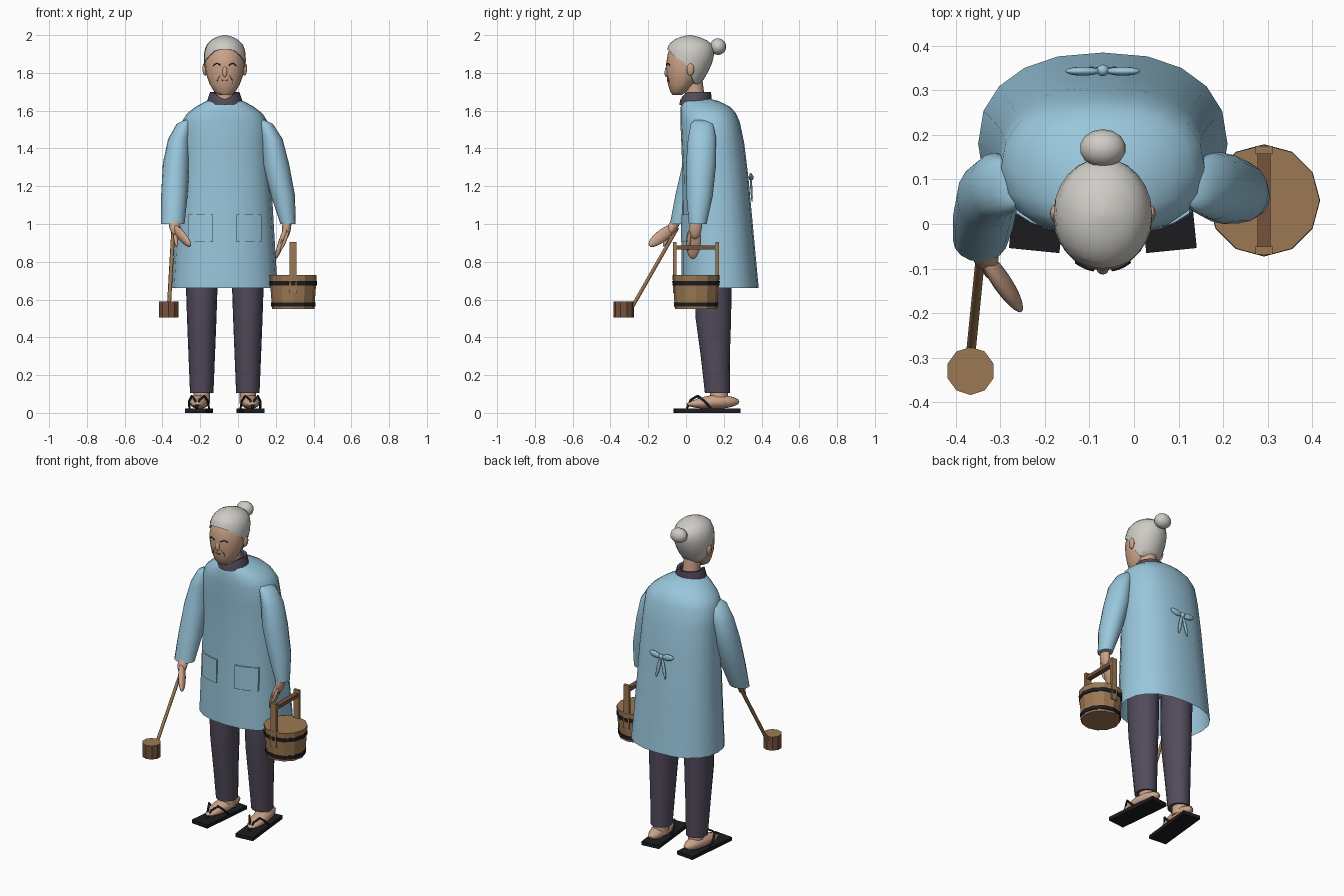
import bpy, bmesh, math
from mathutils import Vector, Matrix

if "Cube" in bpy.data.objects:
    bpy.data.objects.remove(bpy.data.objects["Cube"])

CX = -0.07  # mirror line of the body


def material(name, r, g, b):
    m = bpy.data.materials.new(name)
    m.diffuse_color = (r, g, b, 1)
    m.use_nodes = True
    m.node_tree.nodes["Principled BSDF"].inputs["Base Color"].default_value = m.diffuse_color
    return m


BLUE = material("blue cloth", 0.32, 0.57, 0.72)
HAIR = material("grey hair", 0.62, 0.60, 0.56)
SKIN = material("skin", 0.60, 0.37, 0.25)
PURPLE = material("dark purple cloth", 0.085, 0.07, 0.105)
BLACK = material("black", 0.012, 0.012, 0.014)
WOOD = material("light wood", 0.33, 0.19, 0.085)
DARK = material("dark wood", 0.18, 0.085, 0.045)


def finish(name, bm, mat, smooth=True, angle=50):
    bmesh.ops.recalc_face_normals(bm, faces=bm.faces)
    me = bpy.data.meshes.new(name)
    bm.to_mesh(me)
    bm.free()
    ob = bpy.data.objects.new(name, me)
    bpy.context.collection.objects.link(ob)
    me.materials.append(mat)
    if smooth:
        bpy.ops.object.select_all(action='DESELECT')
        ob.select_set(True)
        bpy.context.view_layer.objects.active = ob
        bpy.ops.object.shade_smooth_by_angle(angle=math.radians(angle))
    return ob


def skin_rows(name, rows, mat, caps=(True, True), angle=50):
    """Bridge rows of points into a closed tube."""
    bm = bmesh.new()
    vs = [[bm.verts.new(p) for p in r] for r in rows]
    n = len(rows[0])
    for a, b in zip(vs, vs[1:]):
        for i in range(n):
            bm.faces.new((a[i], a[(i + 1) % n], b[(i + 1) % n], b[i]))
    if caps[0]:
        bm.faces.new(vs[0])
    if caps[1]:
        bm.faces.new(vs[-1])
    return finish(name, bm, mat, True, angle)


def oval(cx, cy, z, rx, ry, n=16, e=2.0):
    pts = []
    for i in range(n):
        a = 2 * math.pi * i / n
        s, c = math.sin(a), -math.cos(a)  # starts at the front
        pts.append((cx + rx * math.copysign(abs(s) ** (2 / e), s),
                    cy + ry * math.copysign(abs(c) ** (2 / e), c), z))
    return pts


def loft(name, rings, mat, n=16, e=2.0, **kw):
    return skin_rows(name, [oval(*r, n, e) for r in rings], mat, **kw)


def profile_rings(prof):
    return [(CX, (a + b) / 2, z, hx, (b - a) / 2) for z, hx, a, b in prof]


def extent(prof, z):
    """Interpolate half width, front y and back y at a height."""
    z = min(max(z, prof[0][0]), prof[-1][0])
    for p, q in zip(prof, prof[1:]):
        if z <= q[0]:
            t = (z - p[0]) / (q[0] - p[0])
            return [p[k] + (q[k] - p[k]) * t for k in (1, 2, 3)]


def front_y(prof, x, z, e):
    hx, a, b = extent(prof, z)
    u = min(abs(x - CX) / hx, 1)
    return (a + b) / 2 - (b - a) / 2 * (1 - u ** e) ** (1 / e)


def blob(name, p, q, w, t, side, mat):
    """Ellipsoid from p to q, half width w along side, half thickness t."""
    p, q = Vector(p), Vector(q)
    az = (q - p).normalized()
    ax = Vector(side)
    ax = (ax - az * ax.dot(az)).normalized()
    ay = az.cross(ax)
    m = Matrix((ax * w, ay * t, (q - p) / 2)).transposed().to_4x4()
    m.translation = (p + q) / 2
    bm = bmesh.new()
    bmesh.ops.create_uvsphere(bm, u_segments=14, v_segments=10, radius=1, matrix=m)
    return finish(name, bm, mat)


def box(name, c, size, mat, rot=0):
    bm = bmesh.new()
    m = Matrix.Translation(c) @ Matrix.Rotation(rot, 4, 'Z') @ Matrix.Diagonal((*size, 1))
    bmesh.ops.create_cube(bm, size=1, matrix=m)
    return finish(name, bm, mat, False)


def drum(name, c, z0, z1, r0, r1, n, mat):
    bm = bmesh.new()
    bmesh.ops.create_cone(bm, cap_ends=True, segments=n, radius1=r0, radius2=r1, depth=z1 - z0,
                          matrix=Matrix.Translation((c[0], c[1], (z0 + z1) / 2)))
    return finish(name, bm, mat, False)


def tube(name, pts, r, mat):
    cu = bpy.data.curves.new(name, 'CURVE')
    cu.dimensions = '3D'
    cu.bevel_depth, cu.bevel_resolution, cu.use_fill_caps = r, 1, True
    sp = cu.splines.new('POLY')
    sp.points.add(len(pts) - 1)
    for s, p in zip(sp.points, pts):
        s.co = (*p, 1)
    cu.materials.append(mat)
    ob = bpy.data.objects.new(name, cu)
    bpy.context.collection.objects.link(ob)
    bpy.ops.object.select_all(action='DESELECT')
    ob.select_set(True)
    bpy.context.view_layer.objects.active = ob
    bpy.ops.object.convert(target='MESH')
    return ob


# Smock: height, half width, front y, back y
SMOCK = [(.66, .28, -.025, .385), (.95, .262, -.022, .358), (1.25, .245, -.018, .33),
         (1.43, .235, -.025, .308), (1.54, .228, -.03, .285), (1.585, .2, -.03, .265),
         (1.62, .155, -.028, .235), (1.65, .1, -.022, .175), (1.665, .06, 0, .12)]
loft("smock", profile_rings(SMOCK), BLUE, n=20, e=2.3, caps=(False, True))

# Pockets that follow the smock front
for s in (-1, 1):
    rows = []
    for z in (.905, .98, 1.05):
        xs = [CX + s * (.062 + .133 * k / 4) for k in range(5)]
        rows.append([(x, front_y(SMOCK, x, z, 2.3) - .007, z) for x in xs] +
                    [(x, front_y(SMOCK, x, z, 2.3) + .012, z) for x in reversed(xs)])
    skin_rows("pocket", rows, BLUE, angle=35)

# Bow on the back
blob("bow_knot", (CX, .345, 1.23), (CX, .345, 1.262), .014, .013, (1, 0, 0), BLUE)
for s in (-1, 1):
    blob("bow_loop", (CX + s * .006, .343, 1.244), (CX + s * .084, .343, 1.258), .019, .01, (0, 0, 1), BLUE)
    blob("bow_tail", (CX + s * .004, .343, 1.245), (CX + s * .032, .35, 1.115), .011, .006, (1, 0, 0), BLUE)

# Sleeves
loft("left_sleeve", [(.125, .085, 1.55, .02, .04), (.145, .085, 1.53, .04, .06),
                     (.178, .085, 1.45, .058, .075), (.2, .08, 1.32, .07, .08),
                     (.238, .072, 1.15, .064, .07), (.265, .062, 1.0, .04, .047)], BLUE)
loft("right_sleeve", [(-.265, .085, 1.55, .02, .04), (-.285, .085, 1.53, .04, .06),
                      (-.312, .085, 1.45, .058, .075), (-.328, .062, 1.32, .07, .08),
                      (-.337, .015, 1.15, .07, .072), (-.345, -.035, 1.0, .062, .05)], BLUE)

# Hands
blob("left_wrist", (.265, .055, 1.05), (.25, .045, .92), .035, .024, (0, 1, 0), SKIN)
blob("left_hand", (.262, .045, 1.0), (.2, .035, .815), .04, .016, (0, 1, 0), SKIN)
blob("left_thumb", (.265, .02, .96), (.225, .01, .86), .011, .011, (0, 1, 0), SKIN)
blob("right_wrist", (-.345, -.035, 1.04), (-.325, -.1, .94), .03, .026, (1, 0, 0), SKIN)
blob("right_hand", (-.345, -.06, .99), (-.252, -.195, .885), .033, .02, (0, -.5, .7), SKIN)
blob("right_thumb", (-.335, -.08, .97), (-.325, -.12, .88), .011, .011, (1, 0, 0), SKIN)

# Collar with a notch at the front
rows = [oval(CX, .05, 1.63, .095, .085), oval(CX, .052, 1.655, .092, .083),
        oval(CX, .053, 1.70, .077, .08), oval(CX, .053, 1.695, .062, .062),
        oval(CX, .053, 1.65, .055, .055)]
for k in (2, 3):
    rows[k] = [(x, y, z - .04 * max(0, math.cos(2 * math.pi * i / 16)) ** 5)
               for i, (x, y, z) in enumerate(rows[k])]
skin_rows("collar", rows, PURPLE, angle=40)

# Neck and head
loft("neck", [(CX, .05, 1.62, .055, .055), (CX, .045, 1.70, .05, .05), (CX, .03, 1.82, .05, .05)], SKIN)
HEAD = [(1.682, .028, -.07, -.025), (1.7, .056, -.083, .005), (1.74, .08, -.096, .05),
        (1.79, .098, -.103, .085), (1.85, .106, -.105, .115), (1.91, .1, -.095, .13), (1.95, .075, -.07, .1)]
loft("head", profile_rings(HEAD), SKIN, n=20)

# Hair shell, its lower edge follows the hairline around the head
CAP = [(1.73, .068, -.05, .07), (1.79, .1, -.09, .11), (1.85, .112, -.107, .138), (1.915, .11, -.104, .153),
       (1.955, .093, -.088, .135), (1.98, .065, -.055, .1), (1.993, .035, -.02, .06), (2.0, .006, .015, .03)]
LINE = [(-1, 1.735), (-.5, 1.745), (-.1, 1.79), (.15, 1.855), (.6, 1.88), (.85, 1.915), (1, 1.925)]


def hairline(c):
    for (a, za), (b, zb) in zip(LINE, LINE[1:]):
        if c <= b + 1e-6:
            return za + (zb - za) * (c - a) / (b - a)


rows = []
for t, k in ((0, .9), (0, 1), (.15, 1), (.3, 1), (.45, 1), (.6, 1), (.72, 1), (.82, 1), (.9, 1), (.96, 1), (1, 1)):
    row = []
    for i in range(24):
        a = 2 * math.pi * i / 24
        h = hairline(math.cos(a))
        z = h + (2 - h) * t
        hx, y0, y1 = extent(CAP, z)
        row.append((CX + k * hx * math.sin(a), (y0 + y1) / 2 - k * (y1 - y0) / 2 * math.cos(a), z))
    rows.append(row)
skin_rows("hair", rows, HAIR, caps=(False, True), angle=60)
blob("hair_bun", (CX, .17, 1.895), (CX, .17, 1.983), .052, .043, (1, 0, 0), HAIR)

# Face details
def face(x, z, d=.001):
    return (CX + x, front_y(HEAD, CX + x, z, 2) - d, z)


for s in (-1, 1):
    blob("ear", (CX + s * .104, .022, 1.785), (CX + s * .11, .025, 1.85), .02, .011, (0, 1, 0), SKIN)
    tube("eye", [face(s * (.041 + .02 * u), 1.85 - .011 * u * u) for u in (-1, -.5, 0, .5, 1)], .003, BLACK)
    tube("cheek_line", [face(s * .025, 1.785, 0), face(s * .038, 1.765, 0), face(s * .04, 1.745, 0)], .0015, DARK)
blob("nose", (CX, -.1, 1.835), (CX, -.106, 1.778), .013, .01, (1, 0, 0), SKIN)
tube("mouth", [face(.018 * u, 1.758 + .005 * u * u, 0) for u in (-1, -.5, 0, .5, 1)], .002, DARK)

# Legs, feet and sandals
for s in (-1, 1):
    x = CX + s * .122
    loft("trouser_leg", [(x, .166, .105, .062, .066), (x, .155, .3, .07, .077),
                         (x, .145, .5, .078, .094), (x, .143, .68, .084, .098), (x, .15, .95, .085, .1)], PURPLE)
    loft("ankle", [(x, .175, .05, .045, .05), (x, .175, .16, .042, .045)], SKIN)
    xc = CX + s * .137
    spin = Matrix.Translation((xc, .112, 0)) @ Matrix.Rotation(s * .1, 4, 'Z')
    box("sandal_sole", (xc, .112, .011), (.114, .345, .022), BLACK, s * .1)
    bm = bmesh.new()
    bmesh.ops.create_uvsphere(bm, u_segments=16, v_segments=10, radius=1)
    for v in bm.verts:  # low toes, high heel, flat sole
        f = v.co.y
        h = .05 + .028 * min(1, max(0, (f + 1) / 1.1))
        v.co = spin @ Vector((v.co.x * .049, .03 + f * .142, .02 + (h * max(0, v.co.z * .5 + .5))))
    finish("foot", bm, SKIN)
    for k in (-1, 1):
        path = [(0, -.108, .025), (k * .012, -.085, .07), (k * .034, -.05, .09), (k * .05, -.02, .062), (k * .052, .015, .025)]
        tube("sandal_strap", [spin @ Vector(p) for p in path], .006, BLACK)

# Bucket
B = (.292, .053)
drum("bucket", B, .55, .73, .112, .125, 12, WOOD)
drum("lower_band", B, .562, .585, .117, .118, 12, BLACK)
drum("upper_band", B, .675, .698, .125, .126, 12, BLACK)
for s in (-1, 1):
    box("bucket_upright", (B[0], B[1] + s * .113, .77), (.038, .018, .27), WOOD)
box("bucket_handle", (B[0], B[1], .875), (.03, .23, .022), DARK)

# Ladle with a light top face
cup = drum("ladle_cup", (-.367, -.33), .505, .59, .054, .054, 10, DARK)
cup.data.materials.append(WOOD)
for p in cup.data.polygons:
    p.material_index = 1 if p.normal.z > .9 else 0
tube("ladle_stick", [(-.342, -.045, .98), (-.366, -.285, .56)], .0105, WOOD)
